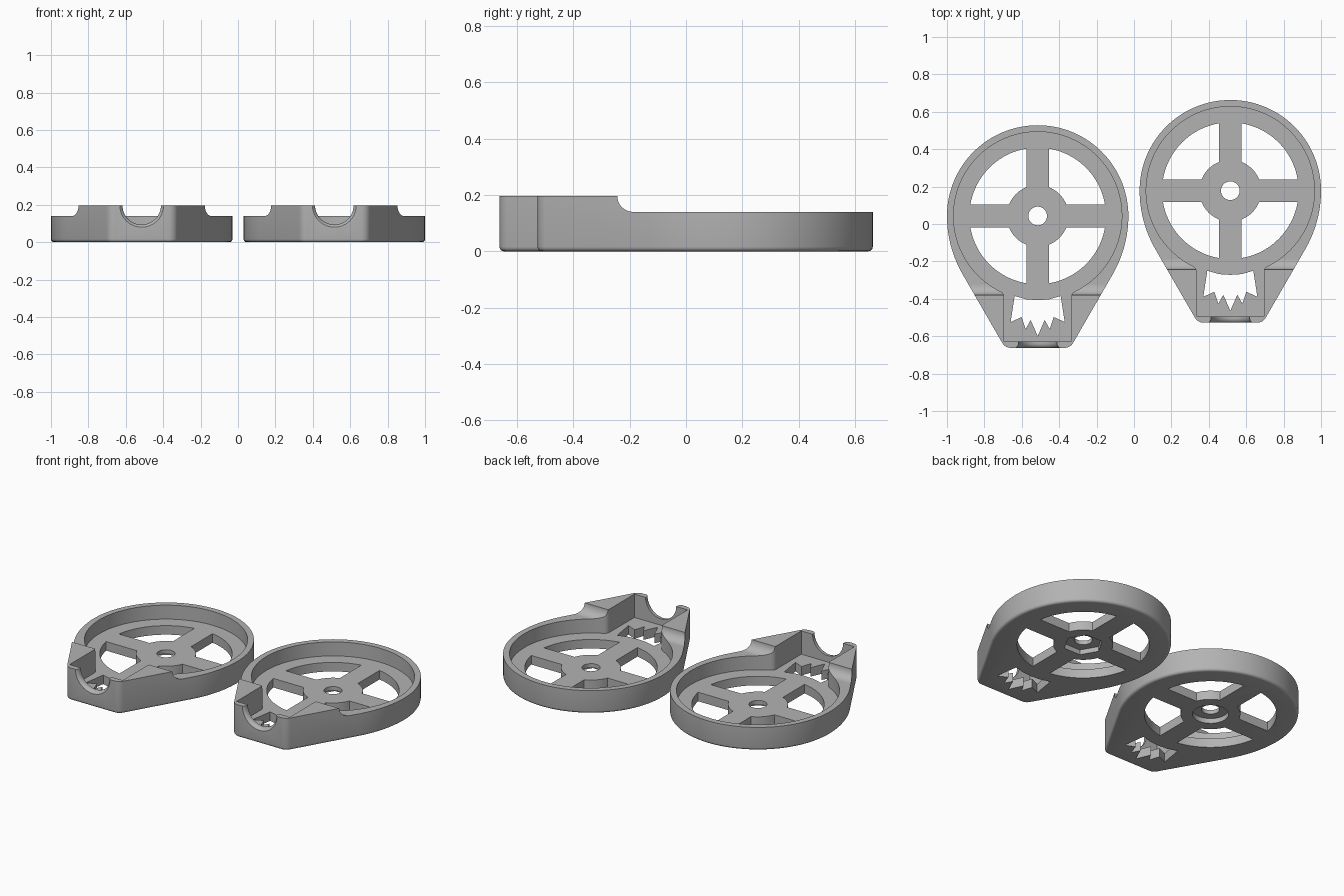
import bpy, bmesh, math
from mathutils import Vector

if "Cube" in bpy.data.objects:
    bpy.data.objects.remove(bpy.data.objects["Cube"])

grey = bpy.data.materials.new("plain grey")
grey.diffuse_color = (0.45, 0.45, 0.45, 1)
grey.use_nodes = True
grey.node_tree.nodes["Principled BSDF"].inputs["Base Color"].default_value = grey.diffuse_color

R, RIM, TOP, FLOOR, FRONT = 0.485, 0.14, 0.197, 0.055, -0.705


def arc(cx, cy, r, a0, a1, n):
    """Points on an arc, angles in degrees."""
    return [(cx + r * math.cos(math.radians(a0 + (a1 - a0) * i / n)),
             cy + r * math.sin(math.radians(a0 + (a1 - a0) * i / n))) for i in range(n + 1)]


def mirror_x(half):
    """Complete a right-hand half outline that runs between two points near x = 0."""
    return half + [(-x, y) for x, y in reversed(half) if x > 1e-5]


def loft(name, rings):
    """Closed solid from rings of equal length."""
    bm = bmesh.new()
    loops = [[bm.verts.new(p) for p in ring] for ring in rings]
    n = len(loops[0])
    for a, b in zip(loops, loops[1:]):
        for i in range(n):
            bm.faces.new((a[i], a[(i + 1) % n], b[(i + 1) % n], b[i]))
    bm.faces.new(loops[0][::-1])
    bm.faces.new(loops[-1])
    bmesh.ops.recalc_face_normals(bm, faces=bm.faces)
    mesh = bpy.data.meshes.new(name)
    bm.to_mesh(mesh)
    bm.free()
    mesh.materials.append(grey)
    ob = bpy.data.objects.new(name, mesh)
    bpy.context.collection.objects.link(ob)
    return ob


def prism(name, outline, z0, z1):
    return loft(name, [[(x, y, z) for x, y in outline] for z in (z0, z1)])


def inset(outline, d):
    """Shift a convex outline inwards by d."""
    n, out = len(outline), []
    for i in range(n):
        a, b = Vector(outline[i - 1]), Vector(outline[(i + 1) % n])
        t = (b - a).normalized()
        out.append((outline[i][0] + t.y * d, outline[i][1] - t.x * d))
    return out


def body():
    # round back, blended into straight sides that taper to the front
    side_r, corner = 0.623, 0.05
    half = arc(0, 0, R, 90, 0, 36) + arc(R - side_r, 0, side_r, 0, -30, 10)[1:]
    cy = FRONT + corner
    cx = (0.5035 - corner + 0.5 * cy) / 0.866
    half += arc(cx, cy, corner, -30, -90, 8)
    outline = mirror_x(half)
    f = 0.016
    rings = []
    for i in range(5):
        a = math.radians(90 * i / 4)
        rings.append([(x, y, f * (1 - math.sin(a)))
                      for x, y in inset(outline, f * (1 - math.cos(a)))])
    rings = rings[::-1]
    # bottom ring is the most inset one
    rings.append([(x, y, TOP) for x, y in outline])
    return loft("housing", rings)


def cutters(hex_recess):
    cuts = []
    # lower rim behind the front block, with a concave step
    q = 0.057
    prof = [(0.7, 0.3), (0.7, RIM)] + arc(-0.422 + q, RIM + q, q, 270, 180, 10) + [(-0.422, 0.3)]
    cuts.append(loft("step_cut", [[(x, y, z) for y, z in prof] for x in (-0.7, 0.7)]))
    # round bowl joined to the square front pocket
    r, w, f = 0.45, 0.179, 0.035
    fx = w + f
    fy = -math.sqrt((r + f) ** 2 - fx ** 2)
    ang = math.degrees(math.atan2(fy, fx))
    half = arc(0, 0, r, 90, ang, 48) + arc(fx, fy, f, ang + 180, 180, 6)[1:] + [(w, -0.672)]
    cuts.append(prism("bowl_cut", mirror_x(half), FLOOR, 0.3))
    # four windows between the spokes
    ro, ri, s = 0.365, 0.165, 0.061
    ao, ai = math.degrees(math.asin(s / ro)), math.degrees(math.asin(s / ri))
    for k in range(4):
        t = 90 * k
        cuts.append(prism("window_cut", arc(0, 0, ro, t + ao, t + 90 - ao, 20)
                          + arc(0, 0, ri, t + 90 - ai, t + ai, 10), -0.1, 0.1))
    # hub hole and the fastener recess below it
    cuts.append(prism("hub_hole_cut", arc(0, 0, 0.05, 0, 348.75, 31), -0.1, 0.1))
    if hex_recess:
        recess = arc(0, 0, 0.11, 0, 300, 5)
    else:
        recess = arc(0, 0, 0.1, 0, 348.75, 31)
    cuts.append(prism("recess_cut", recess, -0.1, 0.03))
    # jagged vent in the pocket floor
    u = 0.00535
    half = [(0, -0.45), (0.06, -0.446), (23 * u, -80 * u), (27 * u, -106 * u), (16 * u, -101 * u),
            (12 * u, -113 * u), (7 * u, -104 * u), (0, -120 * u)]
    cuts.append(prism("vent_cut", mirror_x(half), -0.1, 0.1))
    # flared round notch through the front wall
    rings = []
    for y, rad in ((-0.76, 0.117), (-0.705, 0.117), (-0.70, 0.110), (-0.692, 0.105),
                   (-0.683, 0.103), (-0.60, 0.103)):
        rings.append([(x, y, z) for x, z in arc(0, TOP, rad, 0, 352.5, 47)])
    cuts.append(loft("notch_cut", rings))
    return cuts


def housing(name, x, y, hex_recess):
    ob = body()
    ob.name = name
    bpy.context.view_layer.objects.active = ob
    for c in cutters(hex_recess):
        m = ob.modifiers.new("cut", 'BOOLEAN')
        m.operation, m.solver, m.object = 'DIFFERENCE', 'EXACT', c
        bpy.ops.object.modifier_apply(modifier=m.name)
        bpy.data.objects.remove(c)
    ob.location = (x, y, 0)
    bpy.ops.object.select_all(action='DESELECT')
    ob.select_set(True)
    bpy.ops.object.shade_smooth_by_angle(angle=math.radians(30))


housing("left_housing", -0.515, 0.043, False)
housing("right_housing", 0.515, 0.178, True)
